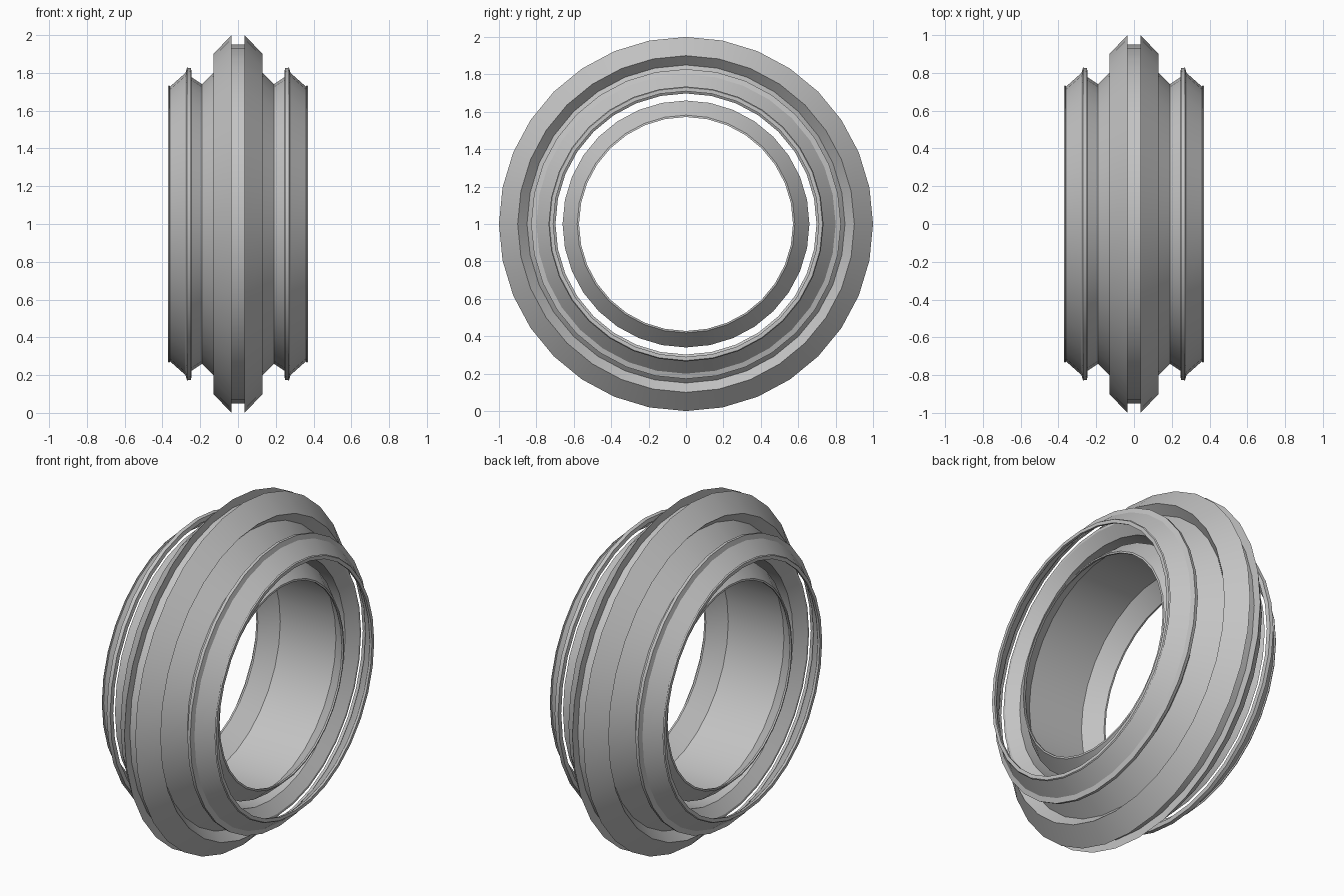
import bpy
import math

cube = bpy.data.objects.get("Cube")
if cube:
    bpy.data.objects.remove(cube, do_unlink=True)

CENTRE_Z = 1.0
SIDES = 32

grey = bpy.data.materials.new("plain grey")
grey.use_nodes = True
colour = (0.55, 0.55, 0.55, 1.0)
grey.diffuse_color = colour
grey.node_tree.nodes["Principled BSDF"].inputs["Base Color"].default_value = colour


def lathe(name, profile):
    """Spin a closed (x, radius) profile around the horizontal x axis."""
    n = len(profile)
    verts = []
    for s in range(SIDES):
        a = 2 * math.pi * s / SIDES
        verts += [(x, r * math.sin(a), CENTRE_Z + r * math.cos(a)) for x, r in profile]
    faces = []
    for s in range(SIDES):
        t = (s + 1) % SIDES
        for i in range(n):
            j = (i + 1) % n
            faces.append((s * n + i, s * n + j, t * n + j, t * n + i))
    # keep the normals pointing out of the closed section
    area = sum(profile[i][0] * profile[(i + 1) % n][1]
               - profile[(i + 1) % n][0] * profile[i][1] for i in range(n))
    if area > 0:
        faces = [f[::-1] for f in faces]
    mesh = bpy.data.meshes.new(name)
    mesh.from_pydata(verts, [], faces)
    mesh.materials.append(grey)
    obj = bpy.data.objects.new(name, mesh)
    bpy.context.collection.objects.link(obj)
    bpy.ops.object.select_all(action="DESELECT")
    obj.select_set(True)
    bpy.context.view_layer.objects.active = obj
    bpy.ops.object.shade_smooth_by_angle(angle=math.radians(20))


def mirrored(half):
    """Add the same points on the other side, in reverse order."""
    return half + [(-x, r) for x, r in reversed(half)]


# main body: grooved rim, undercut shoulders, valley and flared collar
lathe("main_body", mirrored([
    (0.035, 0.95), (0.035, 1.0), (0.13, 0.90), (0.08, 0.85),
    (0.19, 0.74), (0.25, 0.78), (0.25, 0.765), (0.205, 0.698),
]))

# floating thin sleeve: wide in the middle, closing in to a lip at each end
sleeve_outside = mirrored([(0.19, 0.66), (0.28, 0.582), (0.282, 0.572)])
sleeve_inside = [(-0.272, 0.572), (-0.18, 0.648), (0.18, 0.648), (0.272, 0.572)]
# start at the left lip so that both runs join into one loop
lathe("inner_sleeve", sleeve_outside[::-1][3:] + sleeve_outside[::-1][:3] + sleeve_inside)

# thin conical hoop at each end, with a raised ridge and a small end lip
hoop = [
    (0.245, 0.803), (0.25, 0.825), (0.27, 0.828), (0.278, 0.80),
    (0.36, 0.727), (0.363, 0.735), (0.37, 0.73), (0.37, 0.71),
    (0.355, 0.712), (0.275, 0.785), (0.265, 0.80),
]
for side, sign in (("left", 1), ("right", -1)):
    lathe(side + "_end_hoop", [(sign * x, r) for x, r in hoop])
